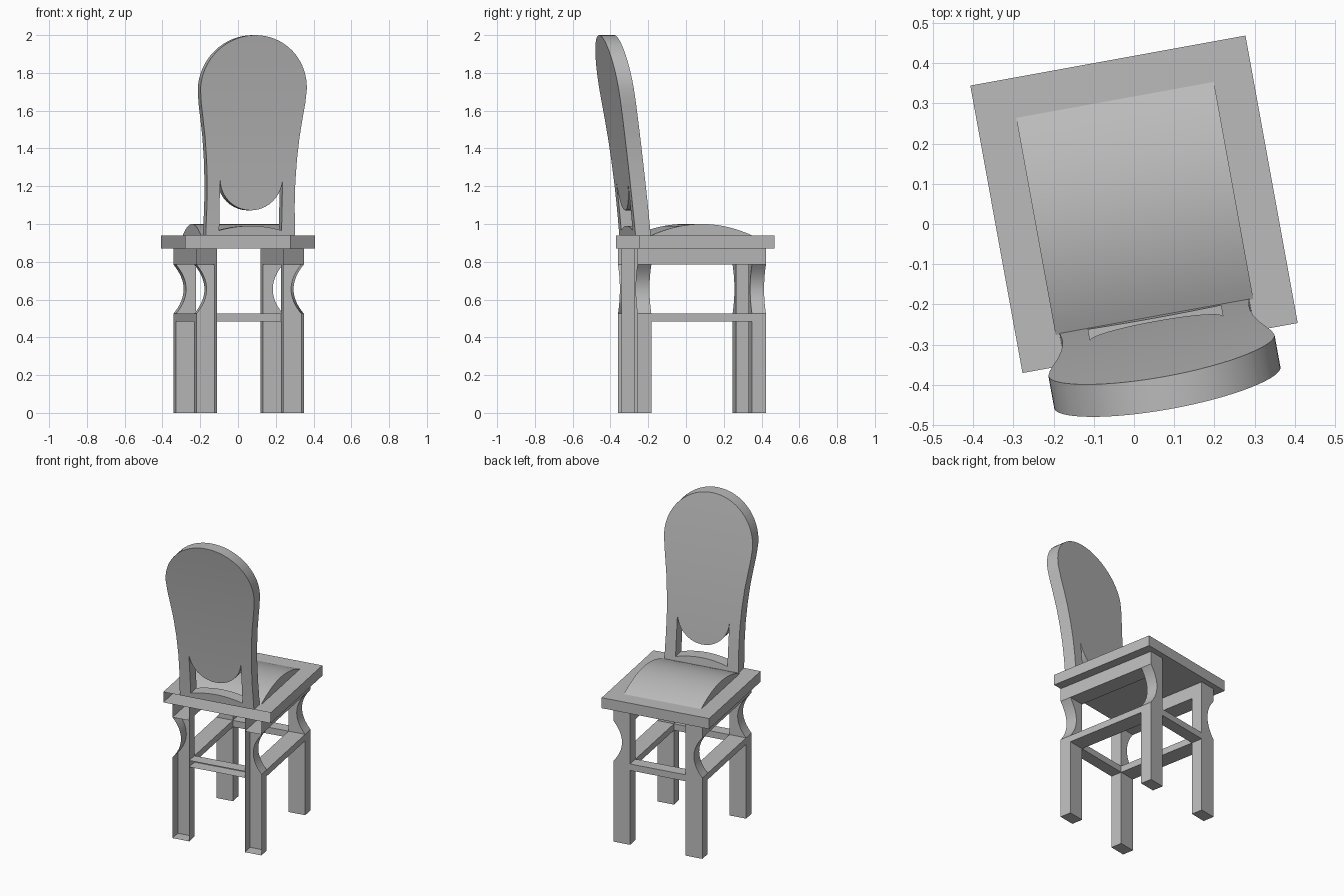
import bpy, bmesh
from math import sin, cos, pi, radians
from mathutils import Vector

cube = bpy.data.objects.get("Cube")
if cube:
    bpy.data.objects.remove(cube, do_unlink=True)

grey = bpy.data.materials.new("plain_grey")
grey.use_nodes = True
grey.diffuse_color = (0.5, 0.5, 0.5, 1)
grey.node_tree.nodes["Principled BSDF"].inputs["Base Color"].default_value = (0.5, 0.5, 0.5, 1)

# Shared sizes in the chair's own frame, which is turned on the floor
TURN, OFFSET = radians(10.3), 0.049
REAR, FRONT = -0.3635, 0.328
LEG_IN, LEG_OUT, LEG_DEEP = 0.18, 0.288, 0.075


def finish(name, bm, smooth=False):
    bmesh.ops.recalc_face_normals(bm, faces=bm.faces[:])
    mesh = bpy.data.meshes.new(name)
    bm.to_mesh(mesh)
    bm.free()
    mesh.materials.append(grey)
    obj = bpy.data.objects.new(name, mesh)
    bpy.context.collection.objects.link(obj)
    obj.rotation_euler.z = TURN
    obj.location.y = OFFSET
    if smooth:
        bpy.ops.object.select_all(action='DESELECT')
        obj.select_set(True)
        bpy.context.view_layer.objects.active = obj
        bpy.ops.object.shade_smooth_by_angle(angle=radians(35))
    return obj


def prism(name, profile, start, end, along_x=False, smooth=False):
    """Extrude a closed profile; ends lying on the rear plane stay open."""
    bm = bmesh.new()
    rings = []
    for d in (start, end):
        rings.append([bm.verts.new((d, p, z) if along_x else (p, d, z)) for p, z in profile])
    a, b = rings
    n = len(profile)
    for i in range(n):
        j = (i + 1) % n
        bm.faces.new((a[i], a[j], b[j], b[i]))
    if along_x or start != REAR:
        bm.faces.new(a)
    bm.faces.new(b)
    return finish(name, bm, smooth)


def rect(x0, x1, z0, z1):
    return [(x0, z0), (x1, z0), (x1, z1), (x0, z1)]


def arc(x0, x1, z, rise, steps):
    """Points of a shallow arch from x0 to x1."""
    return [(x0 + (x1 - x0) * i / steps, z + rise * (1 - (2 * i / steps - 1) ** 2))
            for i in range(steps + 1)]


# Seat slab and arched cushion
prism("seat", rect(-0.348, 0.348, 0.87, 0.938), REAR, -REAR)
prism("cushion", arc(-0.285, 0.264, 0.938, 0.062, 24), -0.25, 0.25, True, True)

# Legs with a scooped outer side, side aprons and side stretchers
scoop = [(LEG_OUT - (x - LEG_OUT), z) for z, x in arc(0.525, 0.785, LEG_OUT, 0.055, 16)]
leg_profile = [(LEG_IN, 0), (LEG_OUT, 0)] + scoop + [(LEG_IN, 0.785)]
for side, sign in (("left", 1), ("right", -1)):
    leg = [(sign * x, z) for x, z in leg_profile]
    prism(f"rear_leg_{side}", leg, REAR, REAR + LEG_DEEP, smooth=True)
    prism(f"front_leg_{side}", leg, FRONT - LEG_DEEP, FRONT, smooth=True)
    x0, x1 = sign * LEG_IN, sign * LEG_OUT
    prism(f"apron_{side}", rect(x0, x1, 0.785, 0.87), REAR, FRONT)
    prism(f"stretcher_{side}", rect(x0, x1, 0.483, 0.525), REAR + LEG_DEEP, FRONT - LEG_DEEP)

# Cross stretchers
cross = rect(-LEG_IN, LEG_IN, 0.483, 0.525)
prism("rear_stretcher", cross, REAR, REAR + LEG_DEEP)
prism("front_stretcher", cross, FRONT - LEG_DEEP, FRONT)

# Backrest outline: straight posts, flared sides, round top
BASE, R, TOP = 0.938, 0.286, 1.714
half = [(0.24, BASE), (0.236, 1.1), (0.237, 1.22), (0.243, 1.34),
        (0.254, 1.46), (0.268, 1.56), (0.28, 1.64)]
outline = half + [(R * cos(pi * i / 32), TOP + R * sin(pi * i / 32)) for i in range(33)]
outline += [(-x, z) for x, z in reversed(half)]

# Opening between the arched bottom rail and the round tongue
opening = arc(-0.168, 0.168, 0.966, 0.024, 12)
opening += [(0.168 * cos(pi * i / 20), 1.24 - 0.168 * sin(pi * i / 20)) for i in range(21)]

bm = bmesh.new()
for loop in (outline, opening):
    vs = [bm.verts.new((x, 0, z)) for x, z in loop]
    for i, v in enumerate(vs):
        bm.edges.new((v, vs[(i + 1) % len(vs)]))
bmesh.ops.triangle_fill(bm, edges=bm.edges[:], use_beauty=True, normal=Vector((0, -1, 0)))

# Slice in level rows so the plate can bend
for i in range(1, 20):
    bmesh.ops.bisect_plane(bm, geom=bm.verts[:] + bm.edges[:] + bm.faces[:], dist=1e-5,
                           plane_co=(0, 0, BASE + i * 0.053), plane_no=(0, 0, 1))
grown = bmesh.ops.extrude_face_region(bm, geom=bm.faces[:], use_keep_orig=True)["geom"]
for v in grown:
    if isinstance(v, bmesh.types.BMVert):
        v.co.y -= 0.082
for v in bm.verts:
    d = v.co.z - BASE
    v.co.y += -0.283 - 0.085 * d - 0.055 * d * d
finish("backrest", bm, True)
